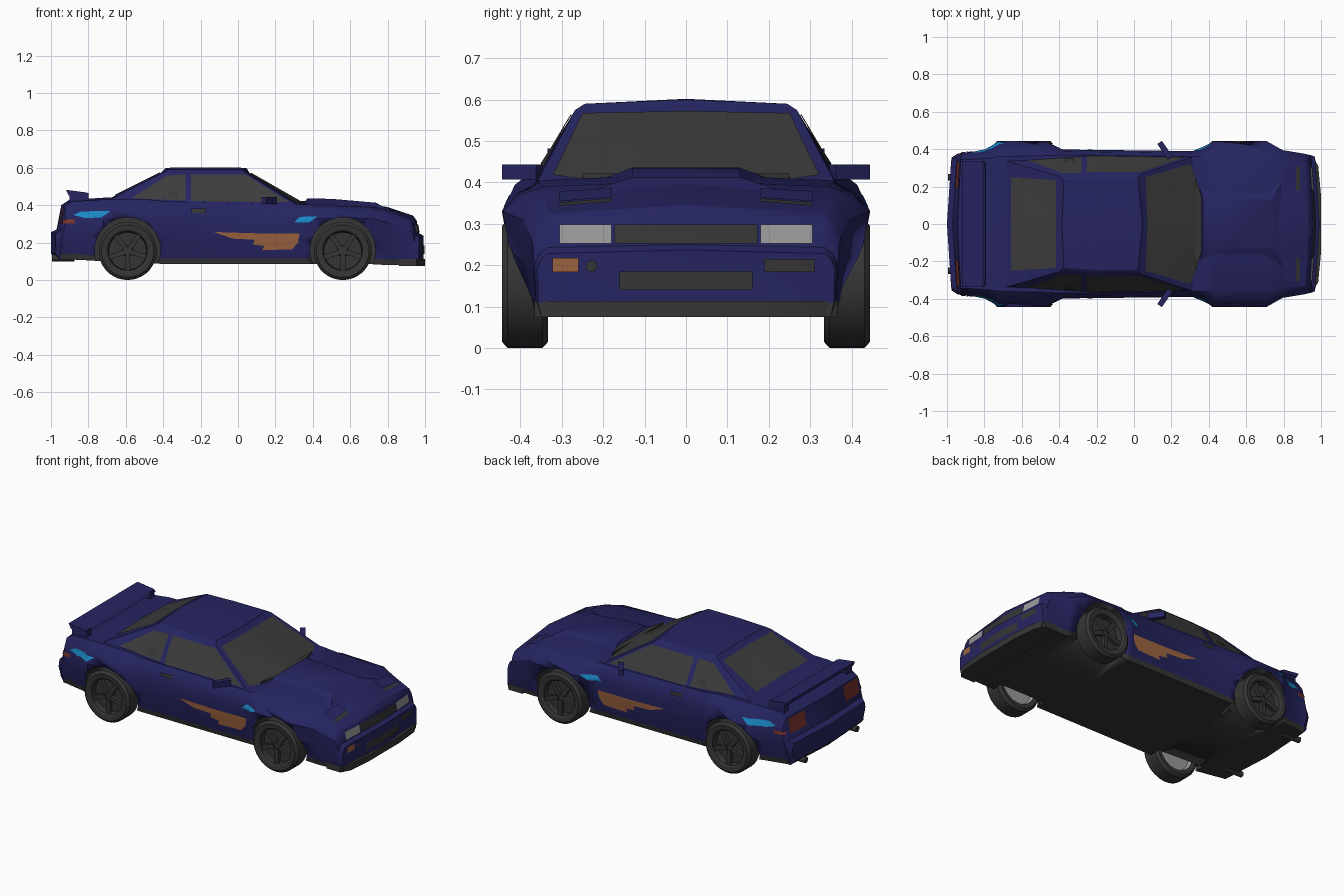
import bpy, bmesh, math
from mathutils import Matrix, Vector
from mathutils.bvhtree import BVHTree

if "Cube" in bpy.data.objects:
    bpy.data.objects.remove(bpy.data.objects["Cube"])


def colour(name, rgb):
    m = bpy.data.materials.new(name)
    m.diffuse_color = (*rgb, 1)
    m.use_nodes = True
    m.node_tree.nodes["Principled BSDF"].inputs["Base Color"].default_value = m.diffuse_color
    return m


BLUE = colour("navy_paint", (0.019, 0.018, 0.12))
DARK = colour("dark_trim", (0.036, 0.036, 0.036))
GLASS = colour("tinted_glass", (0.045, 0.045, 0.045))
GREY = colour("light_grey", (0.32, 0.32, 0.32))
ORANGE = colour("orange", (0.33, 0.125, 0.05))
CYAN = colour("sky_blue", (0.01, 0.25, 0.56))
RED = colour("tail_red", (0.2, 0.035, 0.025))


def finish(name, bm, mats, fix=True):
    if fix:
        bmesh.ops.recalc_face_normals(bm, faces=bm.faces[:])
    me = bpy.data.meshes.new(name)
    bm.to_mesh(me)
    ob = bpy.data.objects.new(name, me)
    bpy.context.collection.objects.link(ob)
    for m in mats:
        me.materials.append(m)
    bpy.ops.object.select_all(action='DESELECT')
    bpy.context.view_layer.objects.active = ob
    ob.select_set(True)
    bpy.ops.object.shade_smooth_by_angle(angle=math.radians(28))
    return ob


def mirror_y(bm):
    bmesh.ops.mirror(bm, geom=bm.verts[:] + bm.edges[:] + bm.faces[:],
                     matrix=Matrix(), merge_dist=1e-4, axis='Y')
    bmesh.ops.recalc_face_normals(bm, faces=bm.faces[:])


def place(axis, ab, c):
    p = list(ab)
    p.insert(axis, c)
    return Vector(p)


def prism(name, outline, axis, lo, hi, mat, shape=None):
    """Outline extruded along an axis; shape may move the corners."""
    bm = bmesh.new()
    a, b = ([bm.verts.new(place(axis, p, c)) for p in outline] for c in (lo, hi))
    bm.faces.new(a)
    bm.faces.new(b)
    n = len(outline)
    for i in range(n):
        j = (i + 1) % n
        bm.faces.new((a[i], a[j], b[j], b[i]))
    for v in bm.verts:
        if shape:
            v.co = shape(v.co)
    return finish(name, bm, [mat])


def plate(name, tree, outline, axis, sign, mat, lift=0.004):
    """Thin painted panel laid onto a surface along an axis."""
    bm = bmesh.new()
    bm.faces.new([bm.verts.new(place(axis, p, 0)) for p in outline])
    bmesh.ops.triangulate(bm, faces=bm.faces[:])
    for k in range(3):
        if k != axis:
            no = Vector([float(i == k) for i in range(3)])
            for i in range(-25, 26):
                bmesh.ops.bisect_plane(bm, geom=bm.verts[:] + bm.edges[:] + bm.faces[:],
                                       plane_co=no * i * 0.04, plane_no=no)
    ray = Vector([-sign * float(i == axis) for i in range(3)])
    for v in bm.verts:
        start = v.co - ray * 2
        hit, nor, _, _ = tree.ray_cast(start, ray)
        if hit is None:
            hit, nor, _, _ = tree.find_nearest(v.co - ray * 0.5)
        v.co = hit + (nor if nor.dot(ray) < 0 else -nor) * lift
    for f in bm.faces:
        f.normal_update()
        if f.normal.dot(ray) > 0:
            f.normal_flip()
    return finish(name, bm, [mat], False)


def rect(a0, a1, b0, b1):
    return [(a0, b0), (a1, b0), (a1, b1), (a0, b1)]


# Lower body: x, bottom z, bottom width, widest, its z, top width, top edge z, top centre z
STATIONS = [
    (-1.0, .14, .33, .355, .21, .34, .25, .255), (-.97, .11, .34, .375, .22, .36, .265, .27),
    (-.945, .11, .34, .38, .30, .345, .395, .40), (-.90, .11, .35, .385, .32, .345, .42, .43),
    (-.80, .105, .36, .395, .33, .35, .425, .435), (-.72, .10, .37, .442, .33, .36, .43, .44),
    (-.48, .09, .37, .445, .33, .365, .43, .44), (-.38, .085, .365, .398, .32, .37, .42, .43),
    (.33, .085, .365, .39, .32, .36, .405, .415), (.43, .085, .365, .44, .33, .355, .40, .42),
    (.71, .085, .365, .443, .33, .345, .39, .405), (.80, .08, .36, .395, .31, .34, .372, .39),
    (.935, .08, .355, .375, .27, .335, .325, .345), (.955, .08, .355, .37, .25, .33, .305, .318),
    (.968, .08, .355, .368, .20, .335, .243, .25), (.992, .08, .35, .36, .19, .335, .228, .237)]


def bow(x, y):
    return x - math.copysign(0.2 * y * y * max(0, (abs(x) - .75) / .25), x)


bm = bmesh.new()
rings = []
for x, zb, wb, wm, zm, wt, zt, zc in STATIONS:
    sec = [(0, zb), (wb, zb), (wb + .008, zb + .03),
           (wb + (wm - wb) * .75, (zb + .03 + zm) / 2), (wm, zm),
           (wm + (wt - wm) * .4, zm + (zt - zm) * .65), (wt, zt), (0, zc)]
    rings.append([bm.verts.new((bow(x, y), y, z)) for y, z in sec])
for r, s in zip(rings, rings[1:]):
    for i in range(7):
        bm.faces.new((r[i], r[i + 1], s[i + 1], s[i]))
for r, st in ((rings[0], STATIONS[0]), (rings[-1], STATIONS[-1])):
    mid = [r[0]] + [bm.verts.new((st[0], 0, r[i].co.z)) for i in range(2, 6)] + [r[7]]
    for i in range(5):
        bm.faces.new((mid[i], mid[i + 1], r[i + 2], r[i + 1]))
mirror_y(bm)
for f in bm.faces:  # dark floor and sills
    zs = [v.co.z for v in f.verts]
    f.material_index = int(max(zs) < 0.145 and f.calc_center_median().z < 0.13)
body_tree = BVHTree.FromBMesh(bm)
body = finish("lower_body", bm, [BLUE, DARK])

# Wheel arches cut out of the body
for x in (-.59, .56):
    for s in (-1, 1):
        bm = bmesh.new()
        bmesh.ops.create_cone(bm, cap_ends=True, segments=40, radius1=.175, radius2=.175, depth=.4,
                              matrix=Matrix.Translation((x, s * .5, .16)) @ Matrix.Rotation(math.pi / 2, 4, 'X'))
        for f in bm.faces:
            f.material_index = 1
        cutter = finish("arch_cutter", bm, [BLUE, DARK])
        mod = body.modifiers.new("arch", 'BOOLEAN')
        mod.operation, mod.solver, mod.object = 'DIFFERENCE', 'EXACT', cutter
        bpy.context.view_layer.objects.active = body
        bpy.ops.object.modifier_apply(modifier=mod.name)
        bpy.data.objects.remove(cutter)

# Cabin: rings from belt to roof
bm = bmesh.new()
levels = []
for z, pts in ((.38, [(.40, 0), (.352, .371), (-.25, .385), (-.78, .365), (-.80, 0)]),
               (.575, [(.06, 0), (.04, .268), (-.2, .268), (-.40, .255), (-.41, 0)]),
               (.59, [(.045, 0), (.02, .245), (-.2, .245), (-.375, .235), (-.385, 0)])):
    levels.append([bm.verts.new((x, y, z + (.01 if z > .58 and y == 0 else 0))) for x, y in pts])
for r, s in zip(levels, levels[1:]):
    for i in range(4):
        bm.faces.new((r[i], r[i + 1], s[i + 1], s[i]))
bm.faces.new(levels[0])
t = levels[2]
ridge = bm.verts.new((-.2, 0, .602))
bm.faces.new((t[0], t[1], t[2], ridge))
bm.faces.new((ridge, t[2], t[3], t[4]))
mirror_y(bm)
cabin_tree = BVHTree.FromBMesh(bm)
finish("cabin", bm, [BLUE])

# Glass
plate("windscreen", cabin_tree, [(.06, -.25), (.3, -.322), (.345, -.2), (.355, 0), (.345, .2), (.3, .322),
                                 (.06, .25), (.07, 0)], 2, 1, GLASS)
plate("rear_window", cabin_tree, [(-.655, -.25), (-.415, -.235), (-.415, .235), (-.655, .25)], 2, 1, GLASS)
for s, side in ((-1, "right"), (1, "left")):
    plate(side + "_door_window", cabin_tree, [(-.25, .42), (.275, .414), (.04, .562), (-.25, .562)], 1, s, GLASS)
    plate(side + "_quarter_window", cabin_tree, [(-.57, .436), (-.28, .422), (-.28, .562), (-.38, .556)], 1, s, GLASS)
    plate(side + "_vent", cabin_tree, rect(-.375, -.32, .44, .468), 1, s, DARK, .009)
    # Painted side graphics, handles and lamp ends
    plate(side + "_orange_splash", body_tree,
          [(.13, .16), (.29, .165), (.32, .20), (.33, .25), (.1, .25), (-.13, .257), (.02, .238),
           (-.03, .222), (.1, .215), (.08, .19), (.14, .183)], 1, s, ORANGE)
    plate(side + "_front_flash", body_tree,
          [(.3, .308), (.38, .308), (.425, .337), (.33, .337)], 1, s, CYAN)
    plate(side + "_rear_flash", body_tree,
          [(-.88, .347), (-.82, .33), (-.73, .333), (-.68, .368), (-.84, .366)], 1, s, CYAN)
    plate(side + "_door_handle", body_tree, rect(-.25, -.17, .358, .38), 1, s, DARK, .008)
    plate(side + "_tail_marker", body_tree, rect(-.935, -.87, .302, .322), 1, s, RED)
    # Lamps
    y0, y1 = sorted((s * .18, s * .305))
    plate(side + "_headlamp", body_tree, rect(y0, y1, .252, .297), 0, 1, GREY)
    plate(side + "_popup_slot", body_tree, rect(.865, .885, y0, y1), 2, 1, DARK)
    plate(side + "_popup_lid", body_tree, rect(.80, .865, y0, y1), 2, 1, BLUE, .007)
    y0, y1 = sorted((s * .19, s * .335))
    plate(side + "_tail_lamp", body_tree, rect(y0, y1, .298, .388), 0, -1, RED)
    # Mirrors
    bm = bmesh.new()
    bmesh.ops.create_cube(bm, size=1, matrix=Matrix.Translation((.165, s * .395, .425))
                          @ Matrix.Rotation(s * .6, 4, 'Z') @ Matrix.Diagonal((.03, .1, .036, 1)))
    finish(side + "_mirror", bm, [BLUE])
    # Spoiler legs and exhaust
    prism(side + "_spoiler_leg", [(-.90, .40), (-.80, .42), (-.80, .465), (-.90, .47)], 1,
          s * .285, s * .33, BLUE)
    bm = bmesh.new()
    bmesh.ops.create_cone(bm, cap_ends=True, segments=16, radius1=.018, radius2=.018, depth=.12,
                          matrix=Matrix.Translation((-.935, s * .25, .118)) @ Matrix.Rotation(math.pi / 2, 4, 'Y'))
    finish(side + "_exhaust", bm, [DARK])

# Nose details
plate("grille", body_tree, rect(-.172, .172, .252, .297), 0, 1, DARK)
plate("lower_intake", body_tree, rect(-.16, .16, .14, .185), 0, 1, DARK)
plate("amber_lamp", body_tree, rect(-.322, -.26, .183, .218), 0, 1, ORANGE)
plate("fog_lamp", body_tree, [(-.228 + .014 * math.cos(a), .198 + .014 * math.sin(a))
                              for a in [i * math.pi / 4 for i in range(8)]], 0, 1, DARK)
plate("open_lamp_socket", body_tree, rect(.19, .31, .183, .215), 0, 1, DARK)
prism("front_lip", [(.86, -.366), (.955, -.366), (.985, -.31), (1.0, -.15), (1.0, .15), (.985, .31),
                    (.955, .366), (.86, .366)], 2, .075, .113, DARK)

# Hood bulge, spoiler blade and wiper cowl
prism("hood_bulge", [(.345, .40), (.37, .436), (.5, .434), (.74, .413), (.79, .383), (.5, .37)], 1, -.13, .13, BLUE,
      lambda c: Vector((c.x, c.y * (1.7 if c.z < .405 else 1), c.z)))
prism("spoiler_blade", [(-.92, .482), (-.81, .468), (-.795, .455), (-.81, .447), (-.905, .452)],
      1, -.335, .335, BLUE)
prism("wiper_cowl", [(.33, -.25), (.375, -.1), (.375, .1), (.33, .25)], 2, .40, .422, DARK)

# Wheels: turned tyre and rim with five spokes
PROFILE = [(0, .03), (.025, .03), (.03, .012), (.1, .012), (.105, .046), (.115, .053), (.14, .056),
           (.155, .042), (.155, -.042), (.14, -.056), (.115, -.053), (.105, -.03), (0, -.03)]
N = 36
for x, end in ((-.59, "rear"), (.56, "front")):
    for s, side in ((-1, "right"), (1, "left")):
        bm = bmesh.new()
        loops = []
        for r, y in PROFILE:
            ring = [bm.verts.new((r * math.cos(2 * math.pi * i / N), y * s, r * math.sin(2 * math.pi * i / N)))
                    for i in range(N if r else 1)]
            loops.append(ring)
        for k, (a, b) in enumerate(zip(loops, loops[1:])):
            for i in range(N):
                q = [a[i % len(a)], a[(i + 1) % len(a)], b[(i + 1) % len(b)], b[i % len(b)]]
                f = bm.faces.new(list(dict.fromkeys(q)))
                f.material_index = int(k >= 10)
        for i in range(5):
            bmesh.ops.create_cube(bm, size=1, matrix=Matrix.Rotation(i * math.tau / 5 + .3, 4, 'Y')
                                  @ Matrix.Translation((.062, s * .026, 0)) @ Matrix.Diagonal((.09, .022, .026, 1)))
        bmesh.ops.translate(bm, verts=bm.verts[:], vec=(x, s * .389, .155))
        finish(f"{end}_{side}_wheel", bm, [DARK, GREY])
